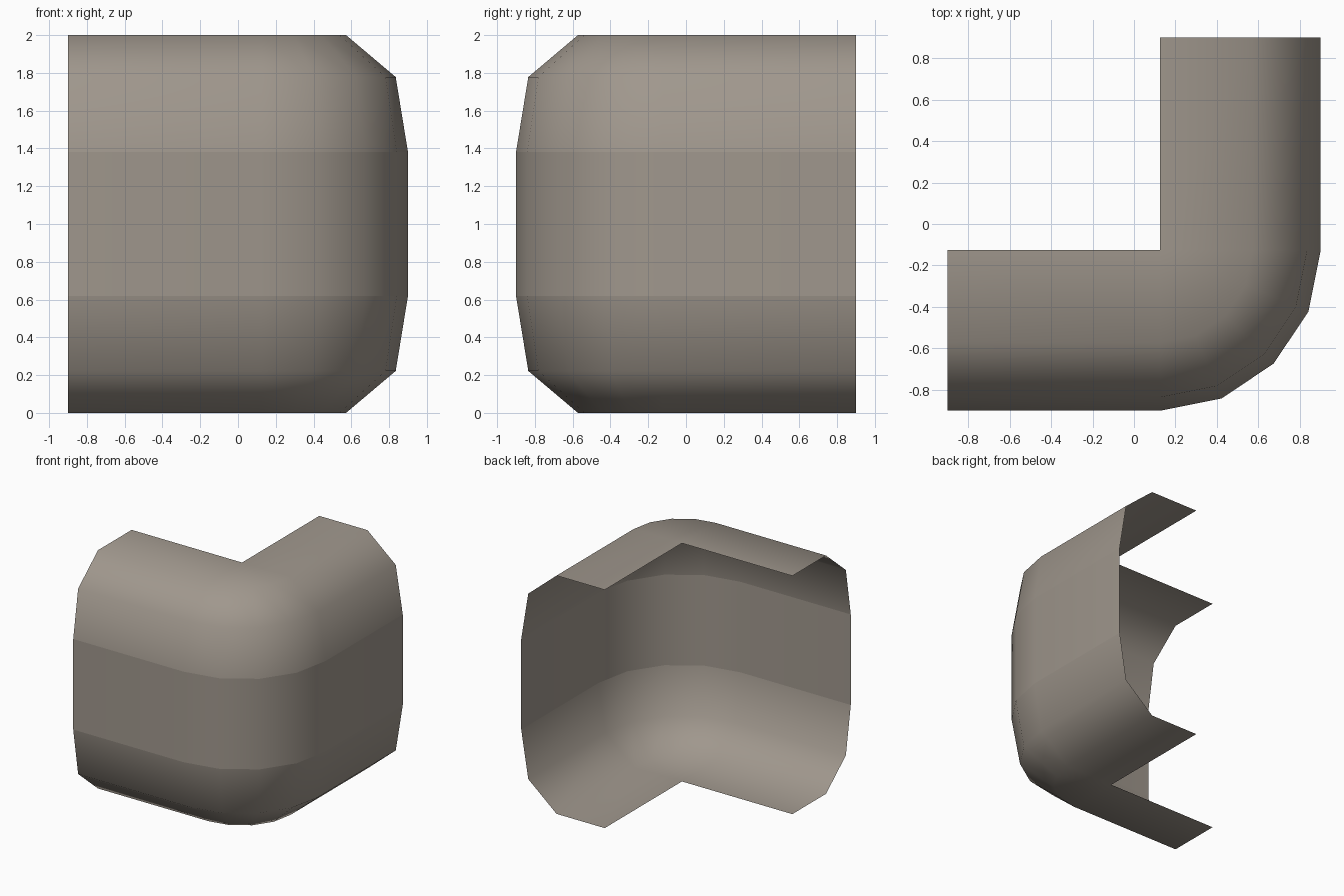
import bpy, bmesh, math

if "Cube" in bpy.data.objects:
    bpy.data.objects.remove(bpy.data.objects["Cube"])

# Wall cross-section, top to bottom: (distance out from inner corner line, height)
upper = [(0.0, 2.0), (0.447, 2.0), (0.71, 1.778), (0.775, 1.38)]
profile = upper + [(r, 2.0 - z) for r, z in reversed(upper)]

# Path of the inner line: left end, quarter turn about the corner, back end
C, END, STEPS = 0.125, 0.9, 4
stations = [(-END, -C, 0.0)]
stations += [(C, -C, math.radians(90 * i / STEPS)) for i in range(STEPS + 1)]
stations += [(C, END, math.radians(90))]

# Sweep the profile round the corner as an open shell
bm = bmesh.new()
grid = [[bm.verts.new((x + r * math.sin(a), y - r * math.cos(a), z))
         for r, z in profile] for x, y, a in stations]
for a, b in zip(grid, grid[1:]):
    for j in range(len(profile) - 1):
        bm.faces.new((a[j], a[j + 1], b[j + 1], b[j])).smooth = True
bmesh.ops.remove_doubles(bm, verts=bm.verts[:], dist=0.0001)

# Creases above and below the vertical middle band
for e in bm.edges:
    z0, z1 = (v.co.z for v in e.verts)
    if abs(z0 - z1) < 0.001 and 0.3 < abs(z0 - 1.0) < 0.5:
        e.smooth = False

mesh = bpy.data.meshes.new("corner_shell")
bm.to_mesh(mesh)
bm.free()

# Single warm grey colour
mat = bpy.data.materials.new("warm grey")
mat.diffuse_color = (0.35, 0.31, 0.266, 1.0)
mat.use_nodes = True
mat.node_tree.nodes["Principled BSDF"].inputs["Base Color"].default_value = mat.diffuse_color
mesh.materials.append(mat)
bpy.context.collection.objects.link(bpy.data.objects.new("corner_shell", mesh))
